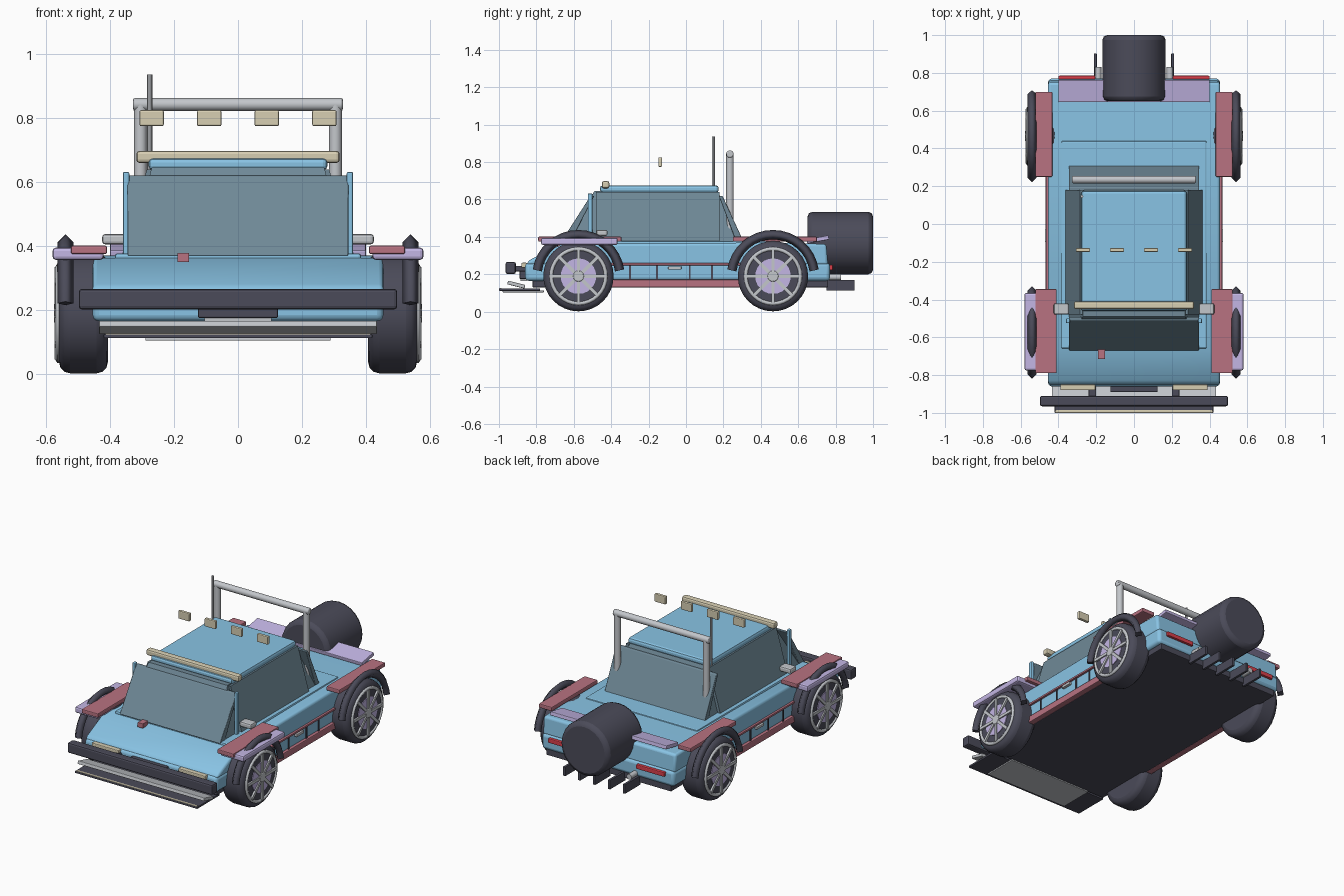
import bpy, bmesh, math
from mathutils import Vector

if "Cube" in bpy.data.objects:
    bpy.data.objects.remove(bpy.data.objects["Cube"])


def mat(name, r, g, b):
    m = bpy.data.materials.new(name)
    m.diffuse_color = (r, g, b, 1)
    m.use_nodes = True
    m.node_tree.nodes["Principled BSDF"].inputs["Base Color"].default_value = m.diffuse_color
    return m


BLUE = mat("blue", 0.25, 0.55, 0.78)
GLASS = mat("glass", 0.16, 0.25, 0.31)
DARK = mat("dark", 0.07, 0.07, 0.10)
PINK = mat("pink", 0.48, 0.17, 0.22)
LILAC = mat("lilac", 0.55, 0.47, 0.78)
CREAM = mat("cream", 0.68, 0.62, 0.45)
GREY = mat("grey", 0.55, 0.57, 0.60)
RED = mat("red", 0.7, 0.05, 0.07)


def finish(name, bm, m, bevel=0.0, seg=2, smooth=False):
    bmesh.ops.recalc_face_normals(bm, faces=bm.faces)
    me = bpy.data.meshes.new(name)
    bm.to_mesh(me)
    bm.free()
    me.materials.append(m)
    ob = bpy.data.objects.new(name, me)
    bpy.context.collection.objects.link(ob)
    if bevel:
        b = ob.modifiers.new("bevel", 'BEVEL')
        b.width, b.segments, b.limit_method = bevel, seg, 'ANGLE'
    if smooth:
        bpy.context.view_layer.objects.active = ob
        ob.select_set(True)
        bpy.ops.object.shade_smooth_by_angle(angle=math.radians(40))
        ob.select_set(False)
    return ob


def box(name, x, y, z, m, bevel=0.005, tilt=0.0):
    """Box from (min, max) ranges, tilted about x."""
    bm = bmesh.new()
    bmesh.ops.create_cube(bm, size=1)
    for v in bm.verts:
        v.co = Vector((v.co.x * (x[1] - x[0]), v.co.y * (y[1] - y[0]), v.co.z * (z[1] - z[0])))
    ob = finish(name, bm, m, bevel)
    ob.location = [(r[0] + r[1]) / 2 for r in (x, y, z)]
    ob.rotation_euler.x = tilt
    return ob


def pair(name, x, y, z, m, bevel=0.005, tilt=0.0):
    box(name + "_right", x, y, z, m, bevel, tilt)
    box(name + "_left", (-x[1], -x[0]), y, z, m, bevel, tilt)


def cyl(name, a, b, r, m, bevel=0.0, n=16, seg=2):
    a, b = Vector(a), Vector(b)
    bm = bmesh.new()
    bmesh.ops.create_cone(bm, cap_ends=True, segments=n, radius1=r, radius2=r, depth=(b - a).length)
    ob = finish(name, bm, m, bevel, seg, True)
    ob.location = (a + b) / 2
    ob.rotation_mode = 'QUATERNION'
    ob.rotation_quaternion = (b - a).to_track_quat('Z', 'Y')
    return ob


def prism(name, prof, hw, m, bevel=0.0):
    """(y, z) profile extruded across the width."""
    bm = bmesh.new()
    f = bm.faces.new([bm.verts.new((-hw, y, z)) for y, z in prof])
    g = bmesh.ops.extrude_face_region(bm, geom=[f])
    for v in g['geom']:
        if isinstance(v, bmesh.types.BMVert):
            v.co.x = hw
    return finish(name, bm, m, bevel, 3, True)


def ring(name, centre, r, depth, a0, a1, m, n=24, res=0):
    """Tube swept along an arc in the y-z plane."""
    cu = bpy.data.curves.new(name, 'CURVE')
    cu.dimensions = '3D'
    cu.bevel_depth, cu.bevel_resolution, cu.use_fill_caps = depth, res, True
    sp = cu.splines.new('POLY')
    closed = a1 - a0 > 359
    k = n if closed else n + 1
    sp.points.add(k - 1)
    for i in range(k):
        t = math.radians(a0 + (a1 - a0) * i / n)
        sp.points[i].co = (centre[0], centre[1] + r * math.cos(t), centre[2] + r * math.sin(t), 1)
    sp.use_cyclic_u = closed
    cu.materials.append(m)
    ob = bpy.data.objects.new(name, cu)
    bpy.context.collection.objects.link(ob)


# Body shell
prism("lower_body", [(-0.86, 0.165), (-0.86, 0.262), (0.77, 0.262), (0.77, 0.165)], 0.455, BLUE, 0.02)
prism("upper_body", [(-0.855, 0.25), (-0.84, 0.275), (-0.66, 0.362), (0.44, 0.37),
                     (0.75, 0.362), (0.76, 0.25)], 0.455, BLUE, 0.028)
box("cabin_base", (-0.385, 0.385), (-0.66, 0.44), (0.35, 0.377), BLUE, 0.008)
box("underbody", (-0.43, 0.43), (-0.82, 0.76), (0.13, 0.17), DARK)

# Cabin: core, glass panes and roof
bm = bmesh.new()
rows = [[bm.verts.new((sx * hx, y, z)) for sx, y in ((-1, y0), (1, y0), (1, y1), (-1, y1))]
        for hx, y0, y1, z in ((0.345, -0.64, 0.29, 0.37), (0.27, -0.49, 0.17, 0.645))]
bm.faces.new(rows[0])
bm.faces.new(rows[1])
for i in range(4):
    j = (i + 1) % 4
    bm.faces.new((rows[0][i], rows[0][j], rows[1][j], rows[1][i]))
finish("cabin_core", bm, GLASS)
prism("windscreen", [(-0.67, 0.37), (-0.51, 0.62), (-0.49, 0.62), (-0.62, 0.37)], 0.345, GLASS, 0.004)
prism("rear_window", [(0.31, 0.37), (0.195, 0.62), (0.175, 0.62), (0.27, 0.37)], 0.345, GLASS, 0.004)
for s, side in ((1, "right"), (-1, "left")):
    bm = bmesh.new()
    f = bm.faces.new([bm.verts.new((s * x, -0.48, z)) for x, z in
                      ((0.362, 0.375), (0.285, 0.64), (0.265, 0.64), (0.335, 0.375))])
    g = bmesh.ops.extrude_face_region(bm, geom=[f])
    for v in g['geom']:
        if isinstance(v, bmesh.types.BMVert):
            v.co.y = 0.18
    finish("side_window_" + side, bm, GLASS)
box("roof", (-0.28, 0.28), (-0.46, 0.175), (0.637, 0.675), BLUE, 0.014)
box("roof_light_bar", (-0.318, 0.318), (-0.45, -0.41), (0.66, 0.698), CREAM, 0.01)
pair("front_pillar", (0.34, 0.36), (-0.525, -0.50), (0.37, 0.632), BLUE)
for i in range(4):
    x = -0.27 + 0.18 * i
    box(f"spot_lamp_{i}", (x - 0.038, x + 0.038), (-0.148, -0.128), (0.775, 0.825), CREAM)

# Roll bar and antenna
for s in (-1, 1):
    cyl("roll_bar_post", (s * 0.305, 0.235, 0.36), (s * 0.305, 0.235, 0.845), 0.02, GREY)
cyl("roll_bar_top", (-0.328, 0.235, 0.843), (0.328, 0.235, 0.843), 0.02, GREY, 0.006)
cyl("antenna", (-0.276, 0.146, 0.38), (-0.276, 0.146, 0.937), 0.008, GREY, 0, 8)

# Wheels with rims, and arches above them
for s in (-1, 1):
    for y, end in ((-0.575, "front"), (0.465, "rear")):
        c = 0.19
        cyl(end + "_tyre", (s * 0.407, y, c), (s * 0.56, y, c), 0.188, DARK, 0.035, 32, 3)
        cyl(end + "_wheel_disc", (s * 0.55, y, c), (s * 0.563, y, c), 0.14, DARK, 0, 32)
        cyl(end + "_brake_disc", (s * 0.55, y, c), (s * 0.567, y, c), 0.095, LILAC, 0, 24)
        ring(end + "_rim", (s * 0.56, y, c), 0.146, 0.011, 0, 360, GREY, 32, 1)
        cyl(end + "_hub", (s * 0.55, y, c), (s * 0.576, y, c), 0.03, GREY, 0.004, 12)
        for i in range(8):
            t = math.tau * i / 8
            sp = box(end + "_spoke", (-0.006, 0.006), (-0.009, 0.009), (-0.072, 0.072), GREY, 0)
            sp.location = (s * 0.568, y - 0.073 * math.sin(t), c + 0.073 * math.cos(t))
            sp.rotation_euler.x = t
        ring(end + "_wheel_arch", (s * 0.54, y, c), 0.222, 0.025, 8, 172, DARK, 16)
pair("front_fender", (0.42, 0.58), (-0.775, -0.365), (0.357, 0.395), LILAC, 0.01)
pair("front_fender_cap", (0.41, 0.522), (-0.79, -0.345), (0.375, 0.401), PINK)
pair("rear_fender_cap", (0.432, 0.522), (0.25, 0.70), (0.375, 0.401), PINK)

# Sides: skirts, trim, ribs, handles, mirrors
pair("side_skirt", (0.43, 0.468), (-0.40, 0.30), (0.13, 0.172), PINK)
pair("side_trim", (0.44, 0.467), (-0.40, 0.29), (0.248, 0.26), PINK, 0.002)
for y in (-0.30, -0.155, 0.02, 0.14):
    pair("side_rib", (0.44, 0.46), (y - 0.005, y + 0.005), (0.172, 0.25), DARK, 0)
pair("door_handle", (0.45, 0.472), (-0.095, -0.025), (0.226, 0.243), GREY, 0.003)
pair("mirror", (0.345, 0.425), (-0.48, -0.42), (0.405, 0.438), GREY, 0.01)

# Front end
box("front_bumper", (-0.498, 0.498), (-0.965, -0.91), (0.202, 0.266), DARK, 0.01)
pair("bumper_mount", (0.2, 0.24), (-0.92, -0.84), (0.215, 0.245), DARK)
box("grille", (-0.125, 0.125), (-0.89, -0.85), (0.175, 0.245), DARK)
box("front_plate", (-0.105, 0.105), (-0.885, -0.85), (0.163, 0.176), GREY, 0.002)
pair("headlight", (0.205, 0.39), (-0.88, -0.85), (0.235, 0.262), CREAM)
box("front_valance", (-0.435, 0.435), (-0.955, -0.86), (0.135, 0.155), GREY, 0.004, -0.25)
box("splitter", (-0.42, 0.42), (-1.0, -0.78), (0.112, 0.124), DARK, 0.002)
box("splitter_strip", (-0.415, 0.415), (-0.998, -0.985), (0.115, 0.127), CREAM, 0.002)
box("skid_plate", (-0.29, 0.29), (-0.98, -0.76), (0.104, 0.113), GREY, 0.002)
box("hood_latch", (-0.19, -0.153), (-0.715, -0.665), (0.35, 0.379), PINK, 0.002)

# Rear end
box("rear_spoiler", (-0.40, 0.40), (0.645, 0.765), (0.375, 0.398), LILAC, 0.004, 0.18)
pair("tail_light", (0.205, 0.40), (0.75, 0.785), (0.222, 0.25), RED)
cyl("spare_wheel", (0, 0.65, 0.367), (0, 1.0, 0.367), 0.167, DARK, 0.025, 24, 2)
for i in range(5):
    x = -0.205 + 0.1025 * i
    box(f"diffuser_fin_{i}", (x - 0.008, x + 0.008), (0.75, 0.902), (0.113, 0.17), DARK, 0.002)
for s in (-1, 1):
    cyl("exhaust_pipe", (s * 0.19, 0.72, 0.185), (s * 0.19, 0.83, 0.185), 0.017, GREY, 0, 12)
